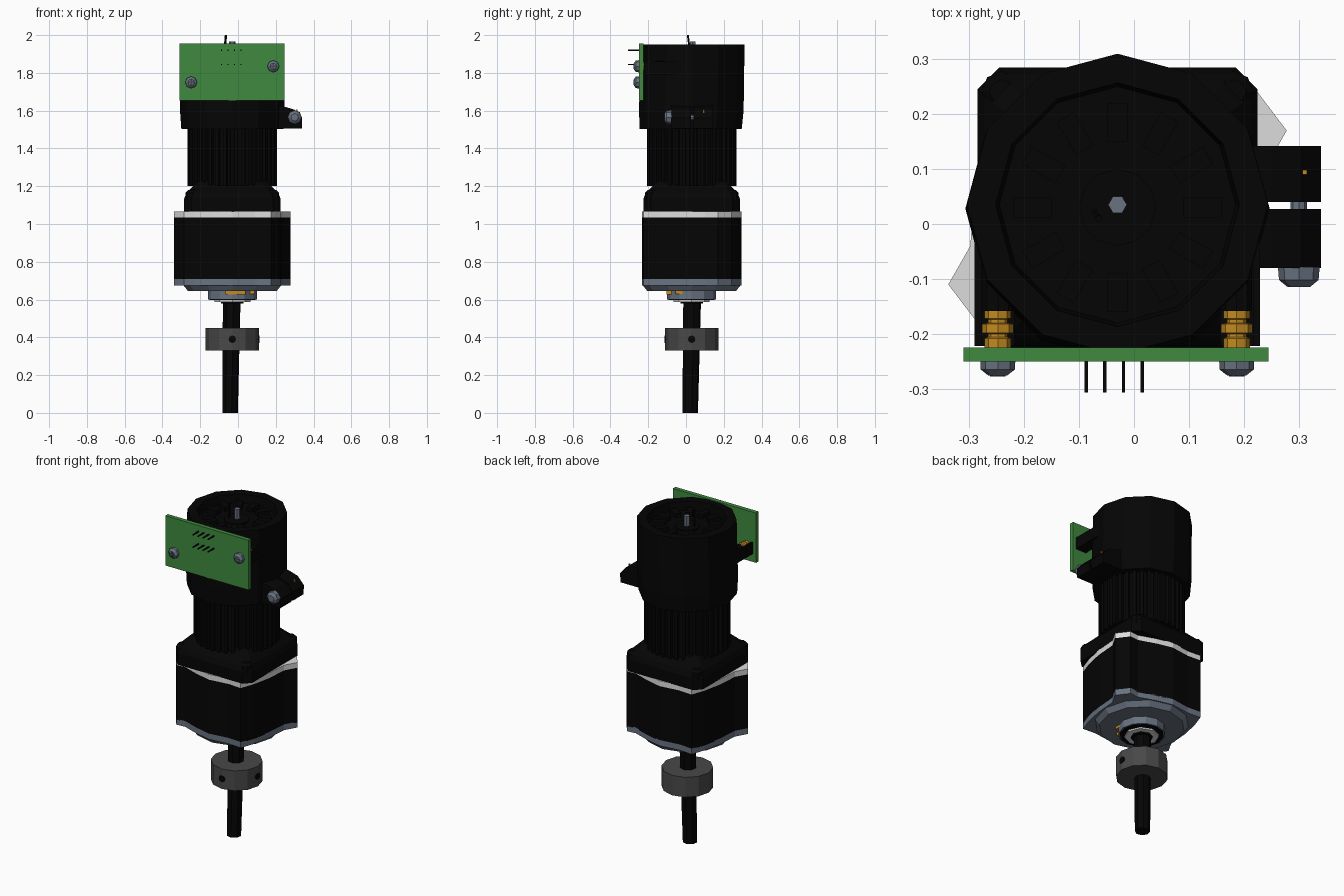
import bpy, bmesh
from math import sin, cos, pi, radians
from mathutils import Vector, Matrix

if "Cube" in bpy.data.objects:
    bpy.data.objects.remove(bpy.data.objects["Cube"])

AX, AY = -0.03, 0.03  # main axis of the machine


def material(name, r, g, b):
    m = bpy.data.materials.new(name)
    m.use_nodes = True
    m.diffuse_color = (r, g, b, 1)
    m.node_tree.nodes["Principled BSDF"].inputs["Base Color"].default_value = (r, g, b, 1)
    return m


black = material("black", 0.0015, 0.0015, 0.0015)
dark_grey = material("dark grey", 0.065, 0.065, 0.065)
steel = material("blue grey steel", 0.14, 0.17, 0.22)
pale = material("pale grey", 0.72, 0.72, 0.72)
green = material("board green", 0.05, 0.25, 0.05)
brass = material("brass", 0.55, 0.26, 0.015)


def finish(name, bm, mat):
    bmesh.ops.recalc_face_normals(bm, faces=bm.faces)
    me = bpy.data.meshes.new(name)
    bm.to_mesh(me)
    bm.free()
    me.materials.append(mat)
    ob = bpy.data.objects.new(name, me)
    bpy.context.collection.objects.link(ob)
    return ob


def loft(name, rings, mat):
    """Skin a list of equal-length point rings and cap both ends."""
    bm = bmesh.new()
    vs = [[bm.verts.new(p) for p in ring] for ring in rings]
    n = len(vs[0])
    for a, b in zip(vs, vs[1:]):
        for i in range(n):
            j = (i + 1) % n
            bm.faces.new((a[i], a[j], b[j], b[i]))
    bm.faces.new(vs[0])
    bm.faces.new(vs[-1])
    return finish(name, bm, mat)


def circle(r, z, n=12, start=0, cx=AX, cy=AY):
    return [(cx + r * cos(start + 2 * pi * i / n), cy + r * sin(start + 2 * pi * i / n), z) for i in range(n)]


def outline(pts, z, s=1):
    return [(AX + x * s, AY + y * s, z) for x, y in pts]


def turned(name, profile, mat, n=12, start=0):
    return loft(name, [circle(r, z, n, start) for r, z in profile], mat)


def box(name, lo, hi, mat):
    (x0, y0, z0), (x1, y1, z1) = lo, hi
    return loft(name, [[(x0, y0, z), (x1, y0, z), (x1, y1, z), (x0, y1, z)] for z in (z0, z1)], mat)


def rod_y(name, x, z, profile, mat, n=8):
    """Turned part lying along y; profile is (radius, y)."""
    return loft(name, [[(x + r * cos(2 * pi * i / n), y, z + r * sin(2 * pi * i / n))
                        for i in range(n)] for r, y in profile], mat)


# Output shaft and clamp collar
loft("output_shaft", [circle(0.042, 0, 8, 0.2, -0.042, 0.022),
                      circle(0.048, 0.62, 8, 0.2, -0.033, 0.033)], black)
turned("shaft_collar", [(0.045, 0.33), (0.142, 0.33), (0.142, 0.45), (0.045, 0.45)], dark_grey)
for k, ang in enumerate((0, 90)):
    screw = rod_y(f"collar_screw_{k}", 0, 0, [(0.02, -0.13), (0.02, -0.1435)], black)
    screw.matrix_world = Matrix.Translation((AX, AY, 0.39)) @ Matrix.Rotation(radians(ang), 4, "Z")

# Bearing pilot under the gearbox
turned("pilot", [(0.13, 0.60), (0.13, 0.65)], steel)
turned("bearing_seal", [(0.122, 0.597), (0.122, 0.605)], black)
turned("bearing_race", [(0.095, 0.588), (0.095, 0.60)], pale, 8)
turned("bearing_core", [(0.06, 0.58), (0.06, 0.60)], black, 8)
box("pilot_shim_front", (-0.065, -0.102, 0.628), (0.04, -0.06, 0.646), brass)
box("pilot_shim_side", (0.05, -0.055, 0.63), (0.087, 0.0, 0.646), brass)

# Gearbox outline with four ears, the second half being the first turned round
half = [(0.308, 0.14), (0.255, 0.21), (0.2, 0.205), (0.1, 0.24), (0.0, 0.264),
        (-0.12, 0.248), (-0.205, 0.254), (-0.235, 0.17), (-0.258, 0.06), (-0.268, -0.07)]
ears = half + [(-x, -y) for x, y in half]
loft("gearbox_flange", [outline(ears, 0.675), outline(ears, 0.71)], steel)
turned("flange_boss", [(0.235, 0.645), (0.262, 0.68)], steel)
loft("gearbox_body", [outline(ears, 0.705), outline(ears, 1.035)], black)
loft("gearbox_plate", [outline(ears, 1.035), outline(ears, 1.067)], pale)

# Square motor mount with chamfered corners, shouldered to the round motor
square = []
for k in range(4):
    c, s = round(cos(k * pi / 2)), round(sin(k * pi / 2))
    square += [(0.255 * c - y * s, 0.255 * s + y * c) for y in (-0.215, 0.215)]
drum = [tuple(Vector(p).normalized() * 0.232) for p in square]
loft("motor_mount", [outline(square, 1.065), outline(square, 1.135),
                     outline(square, 1.165, 0.95), outline(drum, 1.23)], black)
for sx in (-1, 1):
    for sy in (-1, 1):
        loft(f"mount_screw_{sx}_{sy}",
             [circle(r, z, 8, 0, AX + sx * 0.211, AY + sy * 0.211)
              for r, z in ((0.037, 1.12), (0.037, 1.165), (0.022, 1.18))], black)

# Finned motor can
fins = []
for k in range(36):
    for off, r in ((-0.3, 0.219), (-0.22, 0.237), (0.22, 0.237), (0.3, 0.219)):
        a = 2 * pi * (k + off) / 36
        fins.append((r * cos(a), r * sin(a)))
loft("finned_motor", [outline(fins, 1.2), outline(fins, 1.52)], black)

# Encoder head: leaning faceted cup with a recessed top
head = [(0.27, 1.503, 0.025), (0.277, 1.6, 0.028), (0.274, 1.95, 0.036),
        (0.222, 1.95, 0.035), (0.215, 1.9, 0.035)]
loft("encoder_head", [circle(r, z, 12, 0, AX, cy) for r, z, cy in head], black)
turned("head_hub", [(0.07, 1.895), (0.07, 1.906)], black)
for k in range(12):
    vane = box(f"head_vane_{k}", (0.12, -0.018, -0.01), (0.19, 0.018, 0.025), black)
    vane.matrix_world = Matrix.Translation((AX, AY, 1.9)) @ Matrix.Rotation(k * pi / 6, 4, "Z")
loft("encoder_pin", [circle(0.017, z, 6, 0, AX, 0.035) for z in (1.9, 1.965)], steel)
loft("lead_wire", [circle(0.006, 1.9, 6, 0, -0.072, 0.022),
                   circle(0.006, 2.0, 6, 0, -0.064, 0.01)], black)

# Split clamp on the side of the head
profile = [(0.2, 1.505), (0.338, 1.505), (0.34, 1.56), (0.30, 1.605), (0.25, 1.62), (0.2, 1.63)]
for name, y0, y1 in (("clamp_lug_front", -0.08, 0.027), ("clamp_lug_back", 0.04, 0.142)):
    loft(name, [[(x, y, z) for x, z in profile] for y in (y0, y1)], black)
rod_y("clamp_bolt", 0.3, 1.565, [(0.015, -0.08), (0.015, 0.12)], steel)
rod_y("clamp_bolt_head", 0.3, 1.565, [(0.038, -0.078), (0.036, -0.102), (0.02, -0.115)], steel)
box("clamp_pip", (0.307, 0.09, 1.56), (0.315, 0.098, 1.605), brass)

# Circuit board with standoffs in bracket arms, screws and header pins
box("circuit_board", (-0.31, -0.25, 1.655), (0.245, -0.225, 1.955), green)
for name, x, z, side in (("right", -0.248, 1.75, -1), ("left", 0.187, 1.835, 1)):
    rod_y(f"board_screw_{name}", x, z, [(0.032, -0.249), (0.031, -0.265), (0.017, -0.276)], steel)
    rod_y(f"standoff_{name}", x, z,
          [(0.024, -0.226), (0.024, -0.208), (0.018, -0.206), (0.018, -0.2), (0.029, -0.198),
           (0.029, -0.182), (0.018, -0.18), (0.018, -0.174), (0.024, -0.172), (0.024, -0.157)], brass)
    rod_y(f"standoff_arm_{name}", x, z, [(0.028, -0.158), (0.028, 0.0)], black)
    inner, lip, outer = x - side * 0.03, x + side * 0.03, x + side * 0.042
    section = [(inner, z - 0.045), (outer, z - 0.045), (outer, z + 0.025), (lip, z + 0.025),
               (lip, z - 0.03), (inner, z - 0.03)]
    loft(f"bracket_{name}", [[(px, y, pz) for px, pz in section] for y in (-0.222, 0.02)], black)
    for sx, sz in ((0.02, 0.005), (0.005, 0.02)):
        box(f"screw_slot_{name}", (x - sx * 0.7, -0.278, z - sz * 0.7),
            (x + sx * 0.7, -0.27, z + sz * 0.7), dark_grey)
for row in (1.845, 1.92):
    for k in range(4):
        x = -0.087 + k * 0.034
        box(f"header_pin_{k}", (x - 0.003, -0.307, row - 0.003), (x + 0.003, -0.24, row + 0.003), black)
